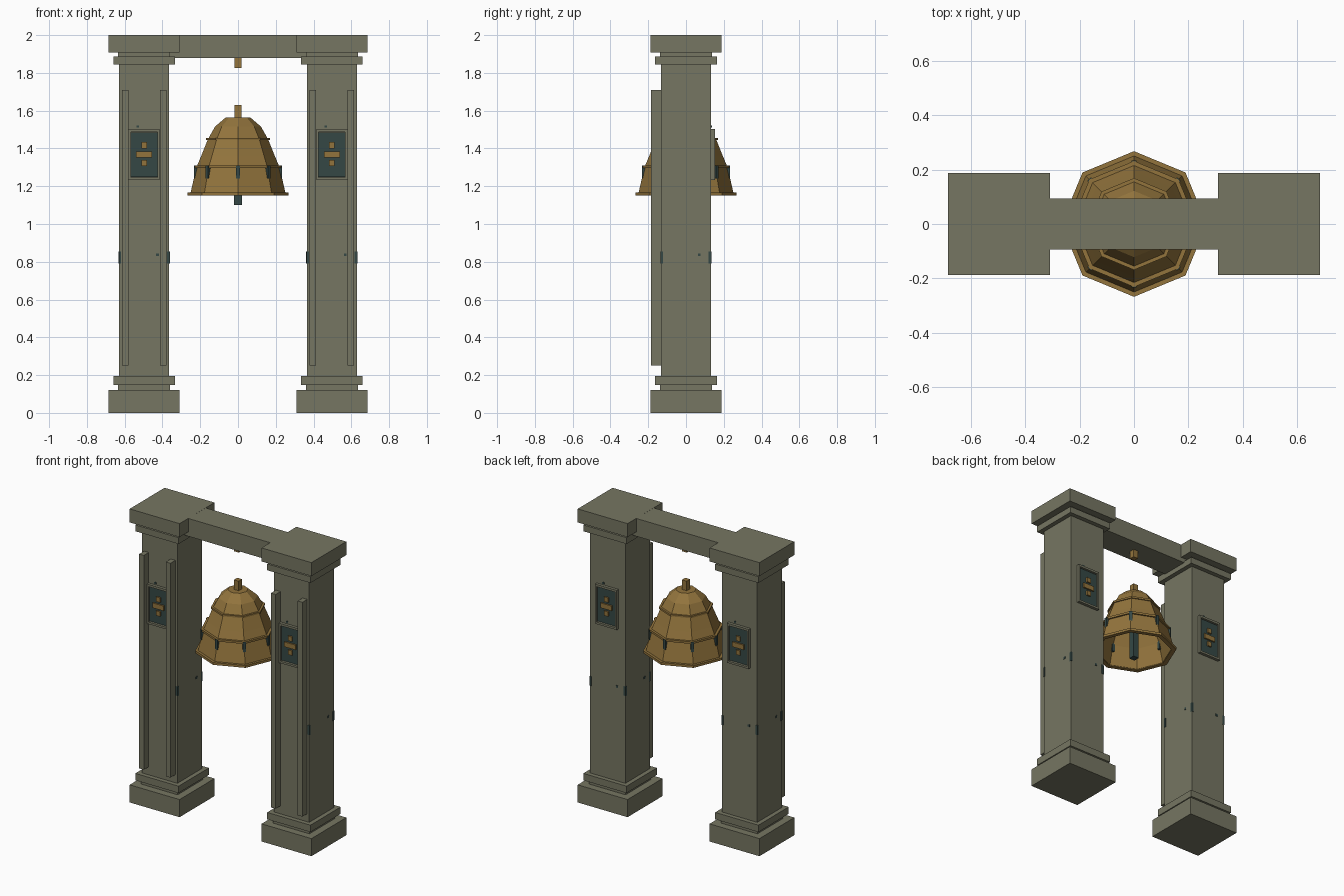
import bpy, bmesh
from math import cos, sin, pi
from mathutils import Matrix

cube = bpy.data.objects.get("Cube")
if cube:
    bpy.data.objects.remove(cube, do_unlink=True)


def material(name, rgb):
    m = bpy.data.materials.new(name)
    m.use_nodes = True
    colour = (*rgb, 1)
    m.diffuse_color = colour
    bsdf = m.node_tree.nodes["Principled BSDF"]
    bsdf.inputs["Base Color"].default_value = colour
    bsdf.inputs["Roughness"].default_value = 0.8
    return m


STONE = material("grey green stone", (0.18, 0.18, 0.122))
BRONZE = material("aged bronze", (0.29, 0.175, 0.046))
TEAL = material("dark teal metal", (0.035, 0.064, 0.06))


def finish(name, bm, mat, matrix=None):
    bmesh.ops.recalc_face_normals(bm, faces=bm.faces)
    mesh = bpy.data.meshes.new(name)
    bm.to_mesh(mesh)
    bm.free()
    mesh.materials.append(mat)
    ob = bpy.data.objects.new(name, mesh)
    if matrix:
        ob.matrix_world = matrix
    bpy.context.collection.objects.link(ob)
    return ob


def box(name, x, y, z, mat, matrix=None):
    """Box from (low, high) ranges on each axis."""
    bm = bmesh.new()
    bmesh.ops.create_cube(bm, size=1)
    for v in bm.verts:
        v.co = [r[0] if c < 0 else r[1] for c, r in zip(v.co, (x, y, z))]
    return finish(name, bm, mat, matrix)


def block(name, half, z, mat, matrix=None):
    return box(name, (-half, half), (-half, half), z, mat, matrix)


def lathe(name, profile, mat, sides=8):
    """Closed (radius, height) loop turned about the z axis."""
    bm = bmesh.new()
    rings = [[bm.verts.new((r * cos(2 * pi * i / sides), r * sin(2 * pi * i / sides), z))
              for r, z in profile] for i in range(sides)]
    n = len(profile)
    for i in range(sides):
        a, b = rings[i], rings[(i + 1) % sides]
        for j in range(n):
            k = (j + 1) % n
            bm.faces.new((a[j], b[j], b[k], a[k]))
    bmesh.ops.remove_doubles(bm, verts=bm.verts, dist=0.0001)
    return finish(name, bm, mat)


def turned(angle, base):
    return base @ Matrix.Rotation(angle, 4, "Z")


def plaque(side, at):
    """Framed plaque on the -y face, with a bronze emblem."""
    box(side + "_plaque_back", (-0.07, 0.07), (-0.142, -0.13), (1.25, 1.485), TEAL, at)
    for s in (-1, 1):
        x = sorted((s * 0.07, s * 0.082))
        box(side + "_plaque_side", x, (-0.153, -0.13), (1.233, 1.503), STONE, at)
    for z in ((1.233, 1.247), (1.488, 1.503)):
        box(side + "_plaque_rail", (-0.07, 0.07), (-0.153, -0.13), z, STONE, at)
    box(side + "_emblem_bar", (-0.042, 0.042), (-0.152, -0.14), (1.352, 1.385), BRONZE, at)
    for z in (1.322, 1.417):
        box(side + "_emblem_stud", (-0.015, 0.015), (-0.152, -0.14),
            (z - 0.016, z + 0.016), BRONZE, at)
    box(side + "_plaque_chip", (-0.04, -0.026), (-0.137, -0.13), (1.51, 1.522), TEAL, at)


# Pillars, each with stepped foot and head
for side, cx in (("right", -0.497), ("left", 0.497)):
    at = Matrix.Translation((cx, 0, 0))
    block(side + "_foot", 0.188, (0, 0.12), STONE, at)
    block(side + "_foot_neck", 0.138, (0.12, 0.148), STONE, at)
    block(side + "_foot_ring", 0.163, (0.148, 0.195), STONE, at)
    block(side + "_pillar", 0.133, (0.195, 1.845), STONE, at)
    block(side + "_head_ring", 0.163, (1.845, 1.888), STONE, at)
    block(side + "_head_neck", 0.138, (1.888, 1.908), STONE, at)
    block(side + "_cap", 0.188, (1.908, 2), STONE, at)
    # Raised strips on the front only
    for s in (-1, 1):
        x = sorted((s * 0.083, s * 0.118))
        box(side + "_front_strip", x, (-0.186, -0.13), (0.25, 1.71), STONE, at)
    # Plaques on front and back
    plaque(side + "_front", at)
    plaque(side + "_back", turned(pi, at))
    # Small worn chips on all four faces
    for q in range(4):
        face = turned(q * pi / 2, at)
        box(side + "_edge_chip", (-0.134, -0.122), (-0.136, -0.12), (0.79, 0.855), TEAL, face)
        box(side + "_face_chip", (0.063, 0.078), (-0.136, -0.13), (0.83, 0.845), TEAL, face)

# Crossbeam and its hanger
box("crossbeam", (-0.36, 0.36), (-0.094, 0.094), (1.878, 1.9995), STONE)
block("beam_hanger", 0.018, (1.825, 1.89), BRONZE)

# Eight-sided hollow bell
outer = [(0.064, 1.565), (0.122, 1.515), (0.16, 1.447), (0.195, 1.36),
         (0.22, 1.3), (0.25, 1.17), (0.252, 1.155)]
inner = [(r - 0.014, z - 0.014) for r, z in outer[:-1]]
inner = [(outer[-1][0] - 0.014, outer[-1][1])] + inner[::-1]
lathe("bell", [(0, 1.565)] + outer + inner + [(0, 1.551)], BRONZE)

# Raised bands and lip
for name, r, z, h in (("upper_band", 0.169, 1.45, 0.006),
                      ("lower_band", 0.232, 1.304, 0.007),
                      ("bell_lip", 0.268, 1.159, 0.008)):
    lathe(name, [(r - 0.03, z - h), (r, z - h), (r, z + h), (r - 0.03, z + h)], BRONZE)

# Lugs on the corners of the bell
for i in range(8):
    box("bell_lug", (0.2, 0.233), (-0.01, 0.01), (1.242, 1.31), TEAL,
        Matrix.Rotation(i * pi / 4, 4, "Z"))

# Crown stub and clapper
block("bell_crown", 0.018, (1.555, 1.63), BRONZE)
block("clapper", 0.021, (1.1, 1.4), TEAL)
